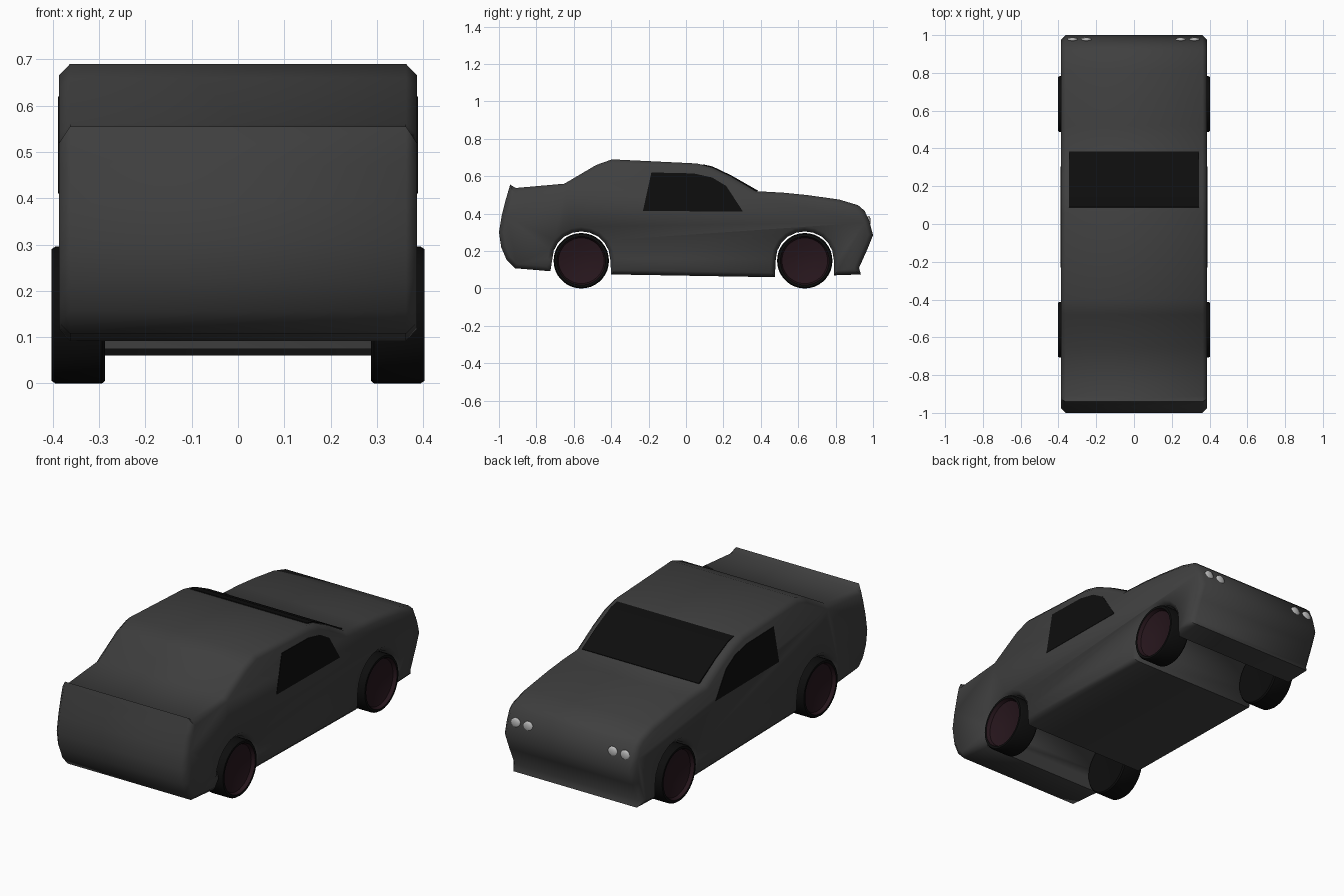
import bpy, bmesh
from math import sin, cos, pi, radians

if "Cube" in bpy.data.objects:
    bpy.data.objects.remove(bpy.data.objects["Cube"])

HALF = 0.387        # half body width
WHEEL_R = 0.148
AXLES = (0.635, -0.56)


def material(name, r, g, b):
    m = bpy.data.materials.new(name)
    m.diffuse_color = (r, g, b, 1)
    m.use_nodes = True
    m.node_tree.nodes["Principled BSDF"].inputs["Base Color"].default_value = m.diffuse_color
    return m


PAINT = material("dark_grey_paint", 0.05, 0.05, 0.05)
GLASS = material("black_glass", 0.004, 0.004, 0.004)
RUBBER = material("rubber", 0.004, 0.004, 0.004)
RIM = material("dark_plum_rim", 0.02, 0.008, 0.012)
LAMP = material("lamp_grey", 0.5, 0.5, 0.5)


def finish(name, bm, mats, angle=None):
    bmesh.ops.recalc_face_normals(bm, faces=bm.faces)
    mesh = bpy.data.meshes.new(name)
    bm.to_mesh(mesh)
    bm.free()
    for m in mats:
        mesh.materials.append(m)
    ob = bpy.data.objects.new(name, mesh)
    bpy.context.collection.objects.link(ob)
    if angle:
        bpy.ops.object.select_all(action='DESELECT')
        bpy.context.view_layer.objects.active = ob
        ob.select_set(True)
        bpy.ops.object.shade_smooth_by_angle(angle=radians(angle))
    return ob


def prism(points, x0, x1):
    """Extrude a (y, z) outline along x."""
    bm = bmesh.new()
    face = bm.faces.new([bm.verts.new((x0, y, z)) for y, z in points])
    ext = bmesh.ops.extrude_face_region(bm, geom=[face])
    for v in ext["geom"]:
        if isinstance(v, bmesh.types.BMVert):
            v.co.x = x1
    return bm


def arch(cy, steps=10):
    """Wheel opening, walked from front to back."""
    return [(cy + 0.155 * cos(pi * i / steps), 0.155 + 0.15 * sin(pi * i / steps))
            for i in range(steps + 1)]


# Body: side outline with open wheel arches, extruded and chamfered
top = [(-0.965, 0.47), (-0.94, 0.555), (-0.91, 0.537), (-0.65, 0.56), (-0.48, 0.66),
       (-0.395, 0.69), (0.06, 0.668), (0.14, 0.648), (0.24, 0.6), (0.375, 0.52),
       (0.52, 0.512), (0.65, 0.499), (0.82, 0.475), (0.92, 0.445), (0.955, 0.415),
       (0.98, 0.36), (1.0, 0.285), (0.97, 0.21), (0.925, 0.11), (0.935, 0.075), (0.79, 0.07)]
tail = [(-0.725, 0.092), (-0.915, 0.108), (-0.96, 0.155), (-0.988, 0.22), (-1.0, 0.3), (-0.985, 0.39)]
outline = (top + arch(AXLES[0]) + [(0.475, 0.06), (-0.4, 0.075)] + arch(AXLES[1]) + tail)
bm = prism(outline, -HALF, HALF)
rims = [e for e in bm.edges if abs(e.verts[0].co.x - e.verts[1].co.x) < 1e-6]
bmesh.ops.bevel(bm, geom=rims, offset=0.024, segments=1, affect='EDGES', clamp_overlap=False)
finish("car_body", bm, [PAINT], 50)

# Side windows
window = [(-0.23, 0.415), (-0.185, 0.62), (0.04, 0.615), (0.14, 0.593), (0.215, 0.548), (0.305, 0.41)]
for side, s in (("right", 1), ("left", -1)):
    finish("side_window_" + side, prism(window, s * (HALF - 0.01), s * (HALF + 0.002)), [GLASS])

# Windshield: slab following the roof slope
slope = [(0.09, 0.664), (0.142, 0.652), (0.243, 0.604), (0.385, 0.523)]
slab = slope + [(y - 0.006, z - 0.012) for y, z in reversed(slope)]
finish("windshield", prism(slab, -0.345, 0.345), [GLASS])

# Twin headlights on each side
for i, x in enumerate((-0.325, -0.252, 0.247, 0.32)):
    bm = bmesh.new()
    bmesh.ops.create_uvsphere(bm, u_segments=20, v_segments=10, radius=0.028)
    bmesh.ops.scale(bm, vec=(1, 0.4, 1), verts=bm.verts)
    bmesh.ops.translate(bm, vec=(x, 0.976, 0.36), verts=bm.verts)
    finish(f"headlight_{i + 1}", bm, [LAMP], 60)


# Wheels: turned section (radius, x) with a dished rim
SECTION = [(0.0, 0.29), (0.125, 0.29), (0.142, 0.287), (WHEEL_R, 0.294), (WHEEL_R, 0.394),
           (0.142, 0.403), (0.13, 0.403), (0.122, 0.385), (0.06, 0.368), (0.0, 0.365)]


def wheel(name, s, cy, n=36):
    bm = bmesh.new()
    rings = [[bm.verts.new((s * x, cy + r * cos(2 * pi * k / n), WHEEL_R + r * sin(2 * pi * k / n)))
              for k in range(n)] for r, x in SECTION]
    for j, (a, b) in enumerate(zip(rings, rings[1:])):
        for k in range(n):
            f = bm.faces.new((a[k], a[(k + 1) % n], b[(k + 1) % n], b[k]))
            f.material_index = 1 if j >= 6 else 0
    bmesh.ops.remove_doubles(bm, verts=bm.verts, dist=1e-5)
    finish(name, bm, [RUBBER, RIM], 35)


for end, cy in zip(("front", "rear"), AXLES):
    for side, s in (("right", 1), ("left", -1)):
        wheel(f"wheel_{end}_{side}", s, cy)
